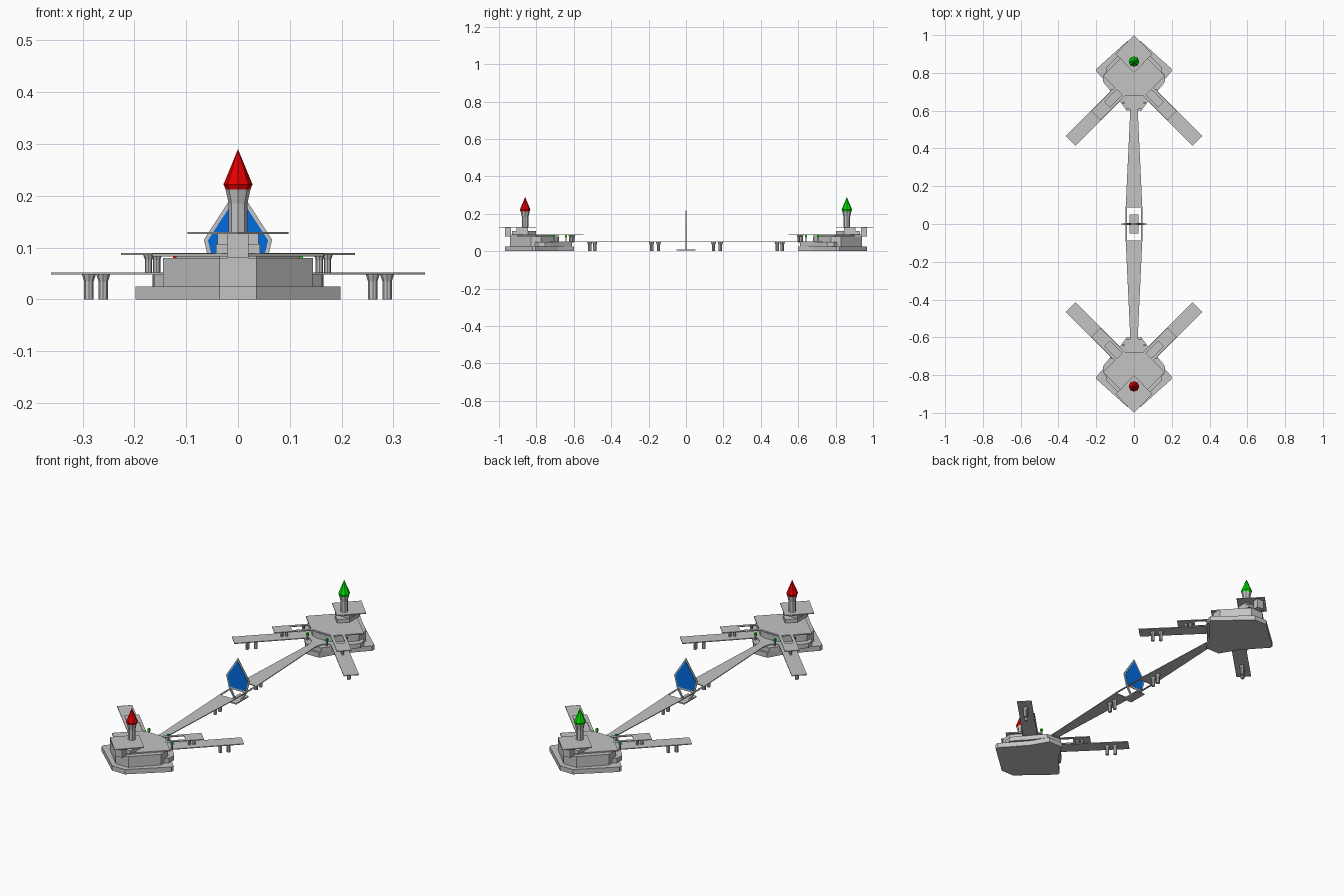
import bpy, bmesh, math
from mathutils import Vector, Matrix

if "Cube" in bpy.data.objects:
    bpy.data.objects.remove(bpy.data.objects["Cube"])

def mat(name, c):
    m = bpy.data.materials.new(name)
    m.diffuse_color = (*c, 1)
    m.use_nodes = True
    m.node_tree.nodes["Principled BSDF"].inputs["Base Color"].default_value = m.diffuse_color
    return m

GRAY = mat("light_gray", (0.55, 0.55, 0.55))
RED = mat("red", (0.78, 0.0, 0.0))
GREEN = mat("green", (0.0, 0.72, 0.0))
BLUE = mat("blue", (0.0, 0.15, 0.73))

def finish(name, bm, m):
    bmesh.ops.recalc_face_normals(bm, faces=bm.faces)
    me = bpy.data.meshes.new(name)
    bm.to_mesh(me)
    bm.free()
    me.materials.append(m)
    ob = bpy.data.objects.new(name, me)
    bpy.context.collection.objects.link(ob)
    return ob

def prism(name, pts, z0, z1, m=GRAY, upright=False):
    """Extrude an outline in z, or an x-z outline along y when upright."""
    bm = bmesh.new()
    co = (lambda p, h: (p[0], h, p[1])) if upright else (lambda p, h: (p[0], p[1], h))
    f = bm.faces.new([bm.verts.new(co(p, z0)) for p in pts])
    ext = bmesh.ops.extrude_face_region(bm, geom=[f])
    v = [e for e in ext["geom"] if isinstance(e, bmesh.types.BMVert)]
    d = Vector((0, z1 - z0, 0)) if upright else Vector((0, 0, z1 - z0))
    bmesh.ops.translate(bm, verts=v, vec=d)
    return finish(name, bm, m)

def sym(half):
    """Complete a half outline given on the +x side."""
    return half + [(-x, y) for x, y in reversed(half) if x > 0]

def rect(cx, cy, hx, hy):
    return [(cx - hx, cy - hy), (cx + hx, cy - hy), (cx + hx, cy + hy), (cx - hx, cy + hy)]

def lathe(name, x, y, prof, n=8, m=GRAY):
    """Stack of faceted cone sections through (radius, z) points."""
    bm = bmesh.new()
    for (r0, z0), (r1, z1) in zip(prof, prof[1:]):
        bmesh.ops.create_cone(bm, cap_ends=True, segments=n, radius1=r0, radius2=r1,
                              depth=z1 - z0, matrix=Matrix.Translation((x, y, (z0 + z1) / 2)))
    return finish(name, bm, m)

def leg(name, x, y, top, bottom=0.0, r=0.009):
    h = top - bottom
    lathe(name, x, y, [(r, bottom), (r, bottom + h * 0.72), (r * 1.5, top)])

def station(tag, s, beacon):
    flip = lambda pts: [(x, y * s) for x, y in pts]
    # stacked hull tiers
    prism(tag + "_base", flip(sym([(.036, -.968), (.198, -.822), (.198, -.805), (.16, -.765),
          (.09, -.685), (.04, -.60)])), 0, .025)
    prism(tag + "_lower_tier", flip(sym([(.036, -.92), (.162, -.79), (.165, -.755), (.145, -.728),
          (.10, -.68), (.045, -.61)])), .025, .048)
    prism(tag + "_main_block", flip(sym([(.036, -.94), (.145, -.83), (.145, -.775),
          (.06, -.69), (.03, -.68)])), .025, .08)
    # upper deck with its front support and raised diamond deck
    prism(tag + "_upper_deck", flip(sym([(0, -.95), (.165, -.785), (.06, -.68),
          (.03, -.68)])), .083, .089)
    prism(tag + "_deck_core", flip(sym([(.036, -.90), (.12, -.80), (.05, -.70)])), .08, .083)
    prism(tag + "_tower_block", flip(sym([(.042, -.93), (.042, -.845), (0, -.803)])), .089, .107)
    prism(tag + "_tower_core", flip(rect(0, -.875, .04, .03)), .107, .126)
    prism(tag + "_front_post", flip(rect(0, -.952, .02, .016)), .08, .126)
    prism(tag + "_top_deck", flip([(0, -1), (.097, -.9), (0, -.801), (-.097, -.9)]),
          .126, .130)
    # signal tower and beacon
    lathe(tag + "_tower", 0, -.86 * s, [(.018, .128), (.018, .185), (.024, .212)])
    lathe(tag + "_beacon", 0, -.86 * s, [(.020, .203), (.028, .222), (0, .29)], 8, beacon)
    # low deck flaring into the bridge
    prism(tag + "_bridge_root", flip(sym([(.12, -.72), (.09, -.665), (.055, -.66), (.03, -.64),
          (.019, -.60)])), .047, .052)

    # pair of diagonal piers
    k = math.sqrt(.5)
    for side in (1, -1):
        def arm(t, o):
            return (side * (t + o) * k, s * (-.775 + (t - o) * k))

        def strip(name, t0, t1, o0, o1, z0, z1):
            prism(name, [arm(t0, o0), arm(t1, o0), arm(t1, o1), arm(t0, o1)], z0, z1)
        n = tag + ("_right" if side > 0 else "_left")
        strip(n + "_pier", .10, .474, -.036, .036, .048, .052)
        strip(n + "_upper_pier_end", .20, .285, -.035, .035, .086, .090)
        for o in (-.035, .020):
            strip(n + "_upper_pier_rail", .10, .20, o, o + .015, .086, .090)
        for t in (.368, .407):
            leg(n + "_pier_leg", *arm(t, 0), .048)
        for t in (.222, .244):
            leg(n + "_upper_pier_leg", *arm(t, 0), .086, .052, .007)
        # marker lights on thin posts
        for i, (x, y) in enumerate([(.12, -.706), (.055, -.642)]):
            red = s > 0 and side < 0 and i == 0
            prism(n + "_marker_light", rect(side * x, y * s, .005, .005), .073, .086,
                  RED if red else GREEN)
            prism(n + "_light_post", rect(side * x, y * s, .003, .003), .05, .073)

station("front_station", 1, RED)
station("back_station", -1, GREEN)

# bridge halves, with side beams round the central opening
for s in (1, -1):
    prism("bridge_span", [(x, y * s) for x, y in
          sym([(.018, -.64), (.044, -.088)])], .048, .052)
    prism("bridge_side_beam", rect(.041 * s, 0, .004, .09), .048, .052)
    for y in (.147, .184):
        leg("bridge_leg", 0, y * s, .048)

# central monument: shield frame, glass and hanging base plate
prism("monument_frame", sym([(0, .217), (.066, .115), (.05, .05)]), -.002, .002, GRAY, True)
prism("monument_glass", sym([(0, .203), (.058, .114), (.045, .060)]), -.0035, .0035, BLUE, True)
for s in (1, -1):
    prism("monument_leg", [(.05 * s, .052), (.040 * s, .052), (.016 * s, .008), (.024 * s, .008)],
          -.004, .004, GRAY, True)
prism("monument_base", rect(0, 0, .025, .05), .004, .010)
